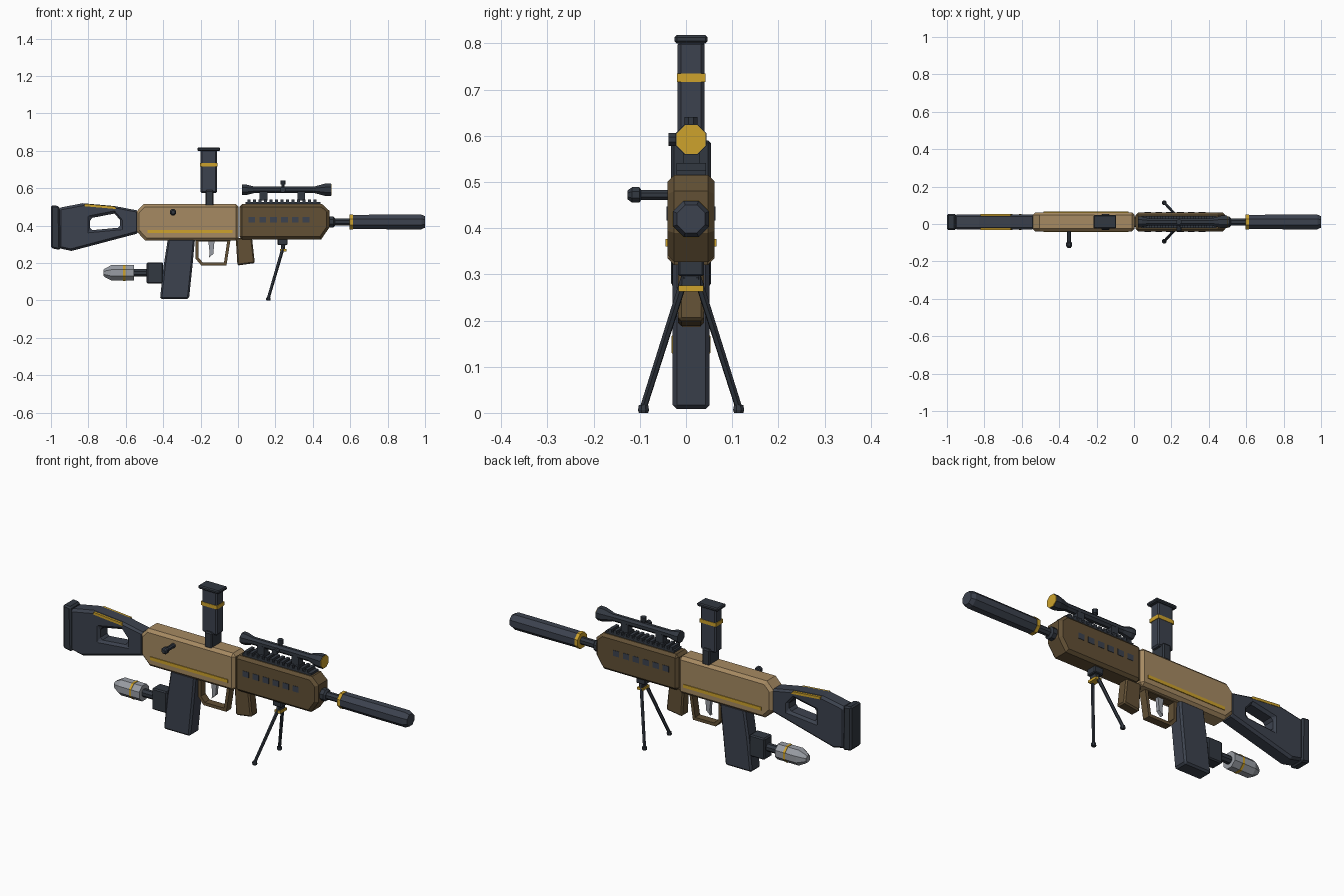
import bpy, bmesh, math
from mathutils import Vector

cube = bpy.data.objects.get("Cube")
if cube:
    bpy.data.objects.remove(cube, do_unlink=True)

CY = 0.011  # centre plane of the gun body


def material(name, rgb):
    lin = [((c / 255 + 0.055) / 1.055) ** 2.4 for c in rgb] + [1.0]
    m = bpy.data.materials.new(name)
    m.use_nodes = True
    m.diffuse_color = lin
    m.node_tree.nodes["Principled BSDF"].inputs["Base Color"].default_value = lin
    return m


TAN = material("tan", (166, 138, 98))
BROWN = material("dark brown", (98, 80, 53))
SLATE = material("slate", (60, 66, 78))
GUNMETAL = material("gunmetal", (50, 56, 65))
GOLD = material("gold", (205, 162, 44))
STEEL = material("light steel", (152, 156, 163))


def finish(name, bm, mat, bevel=0):
    bmesh.ops.recalc_face_normals(bm, faces=bm.faces)
    me = bpy.data.meshes.new(name)
    bm.to_mesh(me)
    bm.free()
    me.materials.append(mat)
    ob = bpy.data.objects.new(name, me)
    bpy.context.collection.objects.link(ob)
    if bevel:
        mod = ob.modifiers.new("chamfer", "BEVEL")
        mod.width = bevel
        mod.segments = 1
        mod.limit_method = "ANGLE"
        mod.angle_limit = math.radians(62)
    return ob


def prism(name, outline, half, mat, bevel=0, hole=None, cy=CY):
    """Side outline in x, z extruded across the width, with an optional hole."""
    bm = bmesh.new()
    edges = []
    for loop in filter(None, (outline, hole)):
        vs = [bm.verts.new((x, cy - half, z)) for x, z in loop]
        edges += [bm.edges.new((a, b)) for a, b in zip(vs, vs[1:] + vs[:1])]
    if hole:
        bmesh.ops.triangle_fill(bm, edges=edges, use_beauty=True)
    else:
        bm.faces.new(vs)
    ext = bmesh.ops.extrude_face_region(bm, geom=bm.faces[:])
    moved = [g for g in ext["geom"] if isinstance(g, bmesh.types.BMVert)]
    bmesh.ops.translate(bm, verts=moved, vec=(0, 2 * half, 0))
    return finish(name, bm, mat, bevel)


def box(name, x0, x1, z0, z1, half, mat, bevel=0, cy=CY):
    return prism(name, [(x0, z0), (x1, z0), (x1, z1), (x0, z1)], half, mat, bevel, cy=cy)


def lathe(name, start, direction, stations, mat, sides=8):
    """Faceted tube through (distance, radius) stations along a direction."""
    bm = bmesh.new()
    d = Vector(direction).normalized()
    u = d.cross(Vector((0, 0, 1)))
    u = u.normalized() if u.length > 0.01 else Vector((1, 0, 0))
    v = u.cross(d)
    rings = []
    for t, r in stations:
        c = Vector(start) + d * t
        angles = [2 * math.pi * (i + 0.5) / sides for i in range(sides)]
        rings.append([bm.verts.new(c + u * r * math.cos(a) + v * r * math.sin(a)) for a in angles])
    for a, b in zip(rings, rings[1:]):
        for i in range(sides):
            j = (i + 1) % sides
            bm.faces.new((a[i], a[j], b[j], b[i]))
    bm.faces.new(rings[0])
    bm.faces.new(rings[-1])
    return finish(name, bm, mat)


X = (1, 0, 0)

# Stock with through hole, butt pad and edge trim
prism("stock", [(-0.96, 0.495), (-0.83, 0.52), (-0.66, 0.505), (-0.53, 0.48),
                (-0.53, 0.36), (-0.89, 0.265), (-0.96, 0.28)], 0.041, SLATE, 0.012,
      hole=[(-0.79, 0.44), (-0.66, 0.465), (-0.63, 0.43), (-0.63, 0.39), (-0.79, 0.375)])
prism("butt_pad", [(-1.0, 0.51), (-0.955, 0.505), (-0.95, 0.27), (-1.0, 0.28)], 0.043, GUNMETAL, 0.008)
for side, label in ((-1, "right"), (1, "left")):
    prism("stock_trim_" + label, [(-0.82, 0.517), (-0.66, 0.503), (-0.65, 0.489), (-0.82, 0.504)],
          0.006, GOLD, cy=CY + side * 0.037)

# Receiver and handguard
prism("receiver", [(-0.543, 0.475), (-0.505, 0.515), (0.004, 0.515), (0.004, 0.32),
                   (-0.495, 0.32), (-0.543, 0.37)], 0.051, TAN, 0.015)
prism("handguard", [(0.008, 0.515), (0.45, 0.515), (0.488, 0.48), (0.488, 0.39),
                    (0.445, 0.327), (0.008, 0.327)], 0.051, BROWN, 0.014)
for side, label in ((-1, "right"), (1, "left")):
    box("stripe_" + label, -0.483, -0.03, 0.36, 0.377, 0.004, GOLD, cy=CY + side * 0.051)
    for i in range(6):
        x = 0.056 + i * 0.058
        box(f"vent_{label}_{i + 1}", x, x + 0.036, 0.417, 0.447, 0.002, SLATE, cy=CY + side * 0.051)

# Bolt handle
lathe("bolt_handle", (-0.347, -0.035, 0.472), (0, -1, 0),
      [(0, 0.012), (0.062, 0.012), (0.066, 0.018), (0.082, 0.018), (0.092, 0.01)], GUNMETAL)

# Upright column on the receiver
box("column_neck", -0.175, -0.13, 0.505, 0.59, 0.043, GUNMETAL, 0.006)
box("column", -0.2, -0.112, 0.575, 0.805, 0.029, SLATE, 0.007)
box("column_cap", -0.217, -0.095, 0.8, 0.818, 0.036, GUNMETAL, 0.005)
box("column_band", -0.203, -0.109, 0.716, 0.735, 0.031, GOLD)

# Rail
box("rail", 0.04, 0.44, 0.51, 0.526, 0.032, GUNMETAL)
for i in range(13):
    x = 0.05 + i * 0.0295
    box(f"rail_tooth_{i + 1}", x, x + 0.017, 0.522, 0.541, 0.032, GUNMETAL)

# Scope
lathe("scope", (0.022, CY, 0.592), X,
      [(0, 0.031), (0.02, 0.031), (0.06, 0.02), (0.39, 0.02), (0.445, 0.036), (0.474, 0.036)], GUNMETAL)
lathe("scope_lens", (0.492, CY, 0.592), X, [(0, 0.034), (0.007, 0.034)], GOLD)
for i, x in enumerate((0.115, 0.317)):
    box(f"scope_mount_{i + 1}", x, x + 0.042, 0.535, 0.585, 0.018, GUNMETAL)
knob = [(0, 0.009), (0.027, 0.009), (0.027, 0.015), (0.049, 0.015)]
lathe("scope_top_dial", (0.24, CY, 0.592), (0, 0, 1), knob, GUNMETAL)
lathe("scope_side_dial", (0.24, CY, 0.592), (0, -1, 0), knob, GUNMETAL)

# Barrel and suppressor
lathe("barrel_collar", (0.48, CY, 0.42), X, [(0, 0.032), (0.03, 0.032), (0.038, 0.022)], GUNMETAL)
lathe("barrel", (0.48, CY, 0.42), X, [(0, 0.02), (0.14, 0.02)], GUNMETAL)
lathe("suppressor_ring", (0.597, CY, 0.42), X, [(0, 0.043), (0.018, 0.043)], GOLD)
lathe("suppressor", (0.613, CY, 0.42), X,
      [(0, 0.041), (0.21, 0.0425), (0.367, 0.0425), (0.387, 0.033)], SLATE)

# Magazine
prism("magazine", [(-0.375, 0.33), (-0.23, 0.33), (-0.243, 0.19), (-0.262, 0.008),
                   (-0.417, 0.008), (-0.397, 0.19)], 0.04, SLATE, 0.009)

# Canister fixed behind the magazine
box("canister_block", -0.488, -0.4, 0.09, 0.203, 0.034, GUNMETAL, 0.006)
lathe("canister_rod", (-0.56, CY, 0.148), X, [(0, 0.021), (0.08, 0.021)], GUNMETAL)
lathe("canister", (-0.72, CY, 0.148), X,
      [(0, 0.018), (0.012, 0.027), (0.042, 0.044), (0.165, 0.044)], STEEL)
lathe("canister_band", (-0.614, CY, 0.148), X, [(0, 0.046), (0.012, 0.046)], GOLD)

# Trigger group and foregrip
prism("trigger_guard", [(-0.228, 0.325), (-0.226, 0.222), (-0.195, 0.186), (-0.062, 0.186), (-0.04, 0.325)],
      0.02, BROWN, hole=[(-0.211, 0.316), (-0.21, 0.228), (-0.187, 0.202), (-0.075, 0.202), (-0.058, 0.316)])
prism("trigger", [(-0.16, 0.325), (-0.125, 0.325), (-0.132, 0.25), (-0.155, 0.228), (-0.152, 0.26)],
      0.009, STEEL)
prism("foregrip", [(-0.012, 0.335), (0.075, 0.335), (0.09, 0.2), (-0.003, 0.187)], 0.028, BROWN, 0.007)

# Bipod
box("bipod_mount", 0.212, 0.265, 0.296, 0.335, 0.028, GUNMETAL, 0.004)
box("bipod_hinge", 0.23, 0.252, 0.27, 0.3, 0.02, GUNMETAL)
box("bipod_band", 0.224, 0.258, 0.263, 0.276, 0.027, GOLD)
for side, label in ((-1, "right"), (1, "left")):
    top = Vector((0.245, CY + side * 0.013, 0.295))
    foot = Vector((0.162, CY + side * 0.103, 0.012))
    length = (foot - top).length
    lathe("bipod_leg_" + label, top, foot - top, [(0, 0.009), (length, 0.008)], GUNMETAL, 6)
    lathe("bipod_foot_" + label, (foot.x, foot.y, 0), (0, 0, 1),
          [(0, 0.011), (0.006, 0.013), (0.017, 0.011)], GUNMETAL)
